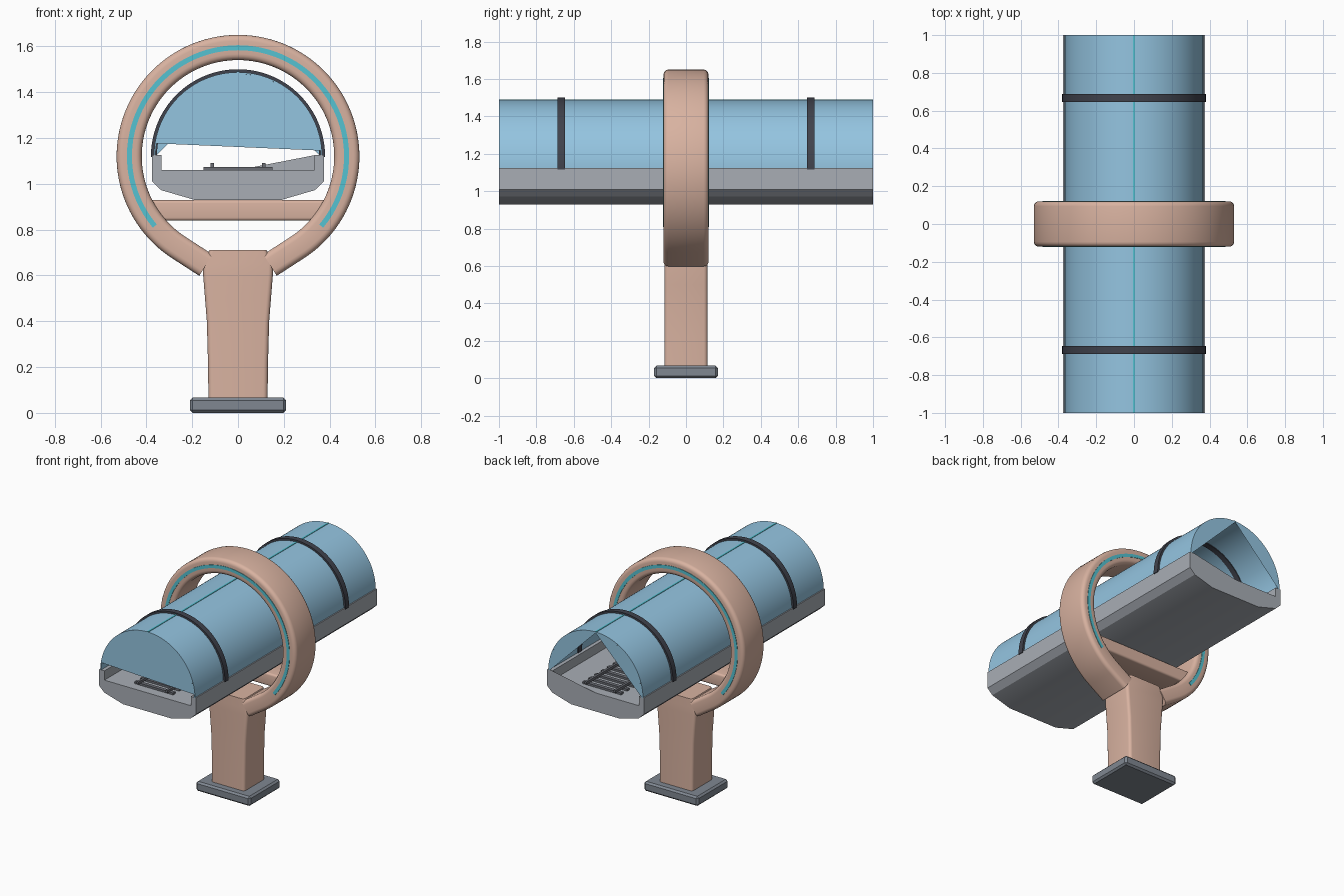
import bpy, bmesh, math
from math import sin, cos, pi, radians

if "Cube" in bpy.data.objects:
    bpy.data.objects.remove(bpy.data.objects["Cube"])

def material(name, srgb):
    m = bpy.data.materials.new(name)
    m.diffuse_color = [((c + 0.055) / 1.055) ** 2.4 for c in srgb] + [1]
    m.use_nodes = True
    m.node_tree.nodes["Principled BSDF"].inputs["Base Color"].default_value = m.diffuse_color
    return m

CLAY = material("clay_pink", (0.85, 0.70, 0.63))
GLASS = material("sky_blue", (0.58, 0.77, 0.88))
DECK = material("light_grey", (0.66, 0.68, 0.71))
BASE = material("slate_grey", (0.50, 0.53, 0.57))
DARK = material("charcoal", (0.25, 0.26, 0.30))
TRACK = material("track_grey", (0.42, 0.43, 0.46))
TEAL = material("teal", (0.33, 0.76, 0.82))
CZ = 1.12  # centre height of tube and ring

def finish(name, bm, mat, angle=35, recalc=True):
    if recalc:
        bmesh.ops.recalc_face_normals(bm, faces=bm.faces)
    me = bpy.data.meshes.new(name)
    bm.to_mesh(me)
    bm.free()
    me.materials.append(mat)
    me.shade_smooth()
    me.set_sharp_from_angle(angle=radians(angle))
    ob = bpy.data.objects.new(name, me)
    bpy.context.collection.objects.link(ob)
    return ob

def loft(name, loops, mat, angle=35):
    """Skin closed loops of equal length and cap both ends."""
    bm = bmesh.new()
    rings = [[bm.verts.new(p) for p in loop] for loop in loops]
    n = len(rings[0])
    for a, b in zip(rings, rings[1:]):
        for i in range(n):
            j = (i + 1) % n
            bm.faces.new((a[i], a[j], b[j], b[i]))
    bm.faces.new(rings[0])
    bm.faces.new(rings[-1])
    return finish(name, bm, mat, angle)

def boxes(name, items, mat, bevel=0):
    """Boxes given as (centre, size), joined in one mesh."""
    bm = bmesh.new()
    for c, s in items:
        vs = bmesh.ops.create_cube(bm, size=1)["verts"]
        for v in vs:
            v.co = [c[k] + v.co[k] * s[k] for k in range(3)]
    if bevel:
        bmesh.ops.bevel(bm, geom=bm.edges[:], offset=bevel, segments=1, affect='EDGES')
    return finish(name, bm, mat)

def plate(name, outlines, y, mat):
    """Flat end faces in the xz plane that face outward."""
    bm = bmesh.new()
    for pts in outlines:
        f = bm.faces.new([bm.verts.new((x, y, z)) for x, z in pts])
        f.normal_update()
        if f.normal.y * y < 0:
            f.normal_flip()
    return finish(name, bm, mat, recalc=False)

def arc(r, a0, a1, n):
    return [(r * cos(radians(a0 + (a1 - a0) * i / n)),
             CZ + r * sin(radians(a0 + (a1 - a0) * i / n))) for i in range(n + 1)]

def arc_band(name, r0, r1, a0, a1, y0, y1, mat, n=64):
    """Curved strip of rectangular section round the tube axis."""
    inner, outer = arc(r0, a0, a1, n), arc(r1, a0, a1, n)
    return loft(name, [[(p[0], y0, p[1]), (q[0], y0, q[1]), (q[0], y1, q[1]), (p[0], y1, p[1])]
                       for p, q in zip(inner, outer)], mat)

def rounded_rect(hu, hv, r, seg=4):
    pts = []
    for k, (su, sv) in enumerate(((1, 1), (-1, 1), (-1, -1), (1, -1))):
        for i in range(seg + 1):
            a = (k + i / seg) * pi / 2
            pts.append((su * (hu - r) + r * cos(a), sv * (hv - r) + r * sin(a)))
    return pts

# Base plate
boxes("base_plate", [((0, 0, 0.0335), (0.42, 0.34, 0.067))], BASE, 0.012)

# Flared post
loft("post", [[(u, v, z) for u, v in rounded_rect(h, 0.115, 0.02)]
              for z, h in ((0.06, 0.129), (0.22, 0.131), (0.40, 0.136), (0.50, 0.144),
                           (0.60, 0.152), (0.65, 0.153), (0.71, 0.125))], CLAY)

# Support ring with straight arms running into the post
END = 238
path = [(-0.14, 0.645, END)]
for i in range(97):
    a = END - (2 * END - 180) * i / 96
    path.append((0.475 * cos(radians(a)), CZ + 0.475 * sin(radians(a)), a))
path.append((0.14, 0.645, 180 - END))
section = rounded_rect(0.055, 0.12, 0.026)
loft("support_ring", [[(x + u * cos(radians(a)), v, z + u * sin(radians(a))) for u, v in section]
                      for x, z, a in path], CLAY)

# Light strips on both ring faces
for side, y in (("front", -0.12), ("back", 0.12)):
    arc_band("ring_light_" + side, 0.463, 0.485, -40, 220, y - 0.003, y + 0.003, TEAL)

# Cross beam under the deck
loft("cross_beam", [[(x, v, 0.884 + u) for u, v in rounded_rect(0.045, 0.09, 0.014)]
                    for x in (-0.44, 0.44)], CLAY)

# Trough-shaped deck
half = [(0.19, 0.93), (0.335, 0.972), (0.375, 1.01), (0.375, 1.125), (0.335, 1.125), (0.335, 1.06)]
profile = half + [(-x, z) for x, z in reversed(half)]
loft("deck", [[(x, y, z) for x, z in profile] for y in (-1, 1)], DECK, 20)
plate("deck_end_wedge", [[(0.0, 1.06), (0.335, 1.06), (0.335, 1.125)]], 1, DECK)

# Glass canopy, its end panels and its ridge strip
arc_band("canopy", 0.36, 0.367, 0, 180, -1, 1, GLASS)
plate("canopy_front_panel", [arc(0.36, 4, 171, 60)], -1, GLASS)
plate("canopy_back_panels", [arc(0.36, 0, 90, 30), arc(0.36, 90, 180, 30)], 1, GLASS)
boxes("ridge_strip", [((0, 0, 1.487), (0.012, 2, 0.006))], TEAL)

# Canopy hoops
for side, y in (("front", -0.667), ("back", 0.667)):
    arc_band("hoop_" + side, 0.354, 0.38, -0.5, 180.5, y - 0.02, y + 0.02, DARK)

# Track: sleepers and rails
boxes("sleepers", [((0, -0.92 + 1.84 * i / 27, 1.067), (0.30, 0.026, 0.014)) for i in range(28)], TRACK)
boxes("rails", [((s * 0.112, 0, 1.081), (0.016, 1.9, 0.018)) for s in (-1, 1)], TRACK)
